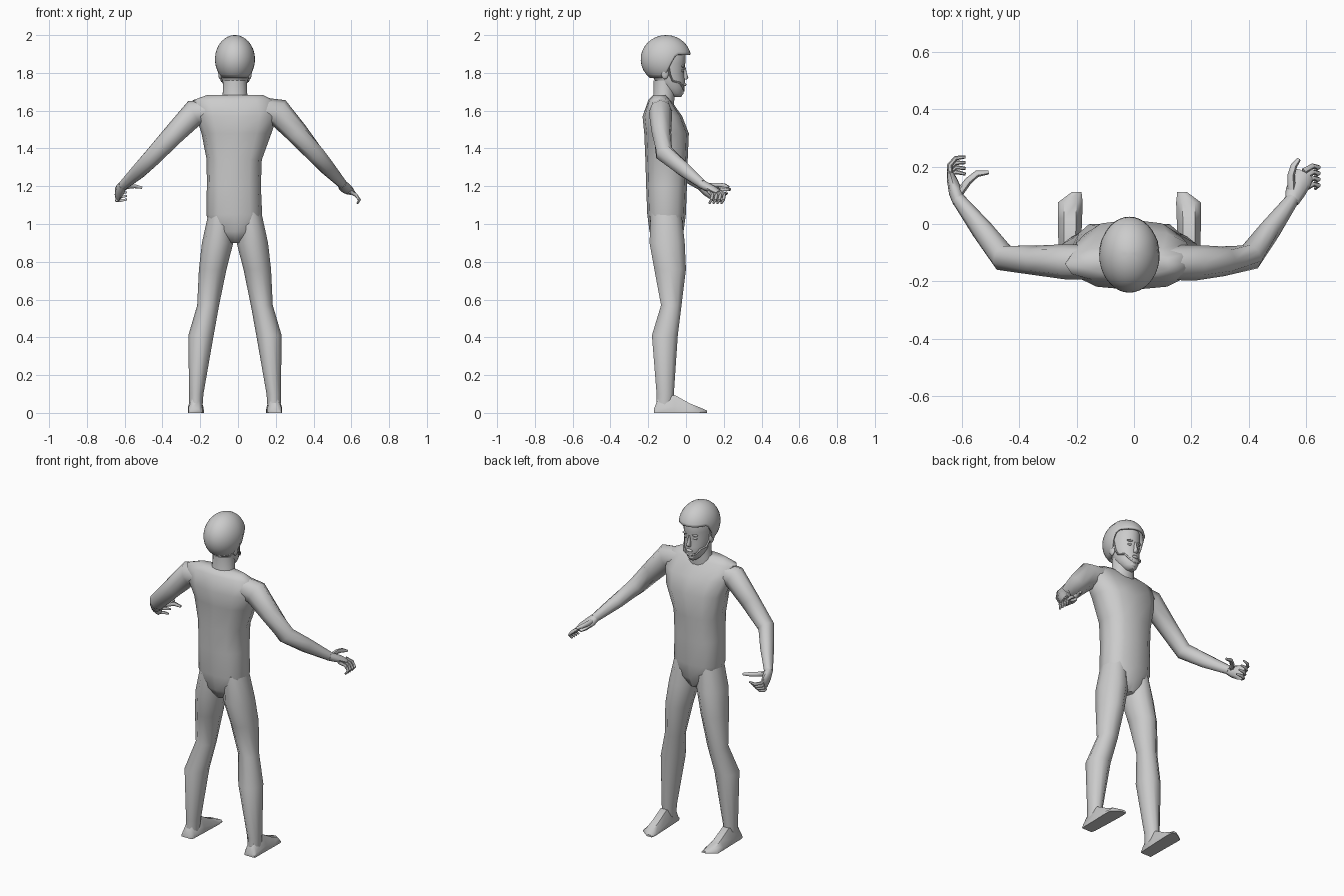
import bpy, bmesh, math
from mathutils import Vector

grey = bpy.data.materials.new("light grey")
grey.diffuse_color = (0.6, 0.6, 0.6, 1)
CX = -0.016  # body centre line


def finish(bm, name, angle=60):
    bmesh.ops.recalc_face_normals(bm, faces=bm.faces)
    me = bpy.data.meshes.new(name)
    bm.to_mesh(me)
    bm.free()
    me.materials.append(grey)
    ob = bpy.data.objects.new(name, me)
    bpy.context.collection.objects.link(ob)
    bpy.ops.object.select_all(action='DESELECT')
    ob.select_set(True)
    bpy.context.view_layer.objects.active = ob
    bpy.ops.object.shade_smooth_by_angle(angle=math.radians(angle))
    return ob


def skin(name, loops, angle=60):
    """Bridge equal-length point loops and cap both ends."""
    bm = bmesh.new()
    rows = [[bm.verts.new(p) for p in loop] for loop in loops]
    n = len(rows[0])
    for a, b in zip(rows, rows[1:]):
        for i in range(n):
            bm.faces.new((a[i], a[(i + 1) % n], b[(i + 1) % n], b[i]))
    bm.faces.new(rows[0])
    bm.faces.new(rows[-1])
    return finish(bm, name, angle)


def stack(name, rings, n=12, power=1.0):
    """Horizontal rings: z, x, y, half width, half depth."""
    def f(v):
        return math.copysign(abs(v) ** power, v)
    angles = [2 * math.pi * i / n for i in range(n)]
    return skin(name, [[(x + rx * f(math.cos(a)), y + ry * f(math.sin(a)), z)
                        for a in angles] for z, x, y, rx, ry in rings])


def tube(name, path, n=8):
    """Limb along points: x, y, z, horizontal radius, vertical radius."""
    pts = [Vector(p[:3]) for p in path]
    loops = []
    for i, p in enumerate(path):
        t = (pts[min(i + 1, len(pts) - 1)] - pts[max(i - 1, 0)]).normalized()
        ref = Vector((0, 0, 1)) if abs(t.z) < 0.95 else Vector((0, 1, 0))
        side = t.cross(ref).normalized()
        up = side.cross(t)
        loops.append([pts[i] + side * p[3] * math.cos(a) + up * p[4] * math.sin(a)
                      for a in (2 * math.pi * k / n for k in range(n))])
    return skin(name, loops)


def ball(name, loc, size):
    bm = bmesh.new()
    bmesh.ops.create_uvsphere(bm, u_segments=12, v_segments=8, radius=1)
    for v in bm.verts:
        v.co = Vector([l + c * s for l, c, s in zip(loc, v.co, size)])
    return finish(bm, name)


# Torso
stack("torso", [
    (0.90, CX, -0.100, 0.03, 0.06),
    (0.96, CX, -0.103, 0.12, 0.09),
    (1.05, -0.02, -0.103, 0.148, 0.102),
    (1.20, -0.022, -0.103, 0.143, 0.108),
    (1.34, -0.020, -0.103, 0.146, 0.112),
    (1.48, -0.008, -0.103, 0.185, 0.118),
    (1.57, -0.008, -0.125, 0.215, 0.105),
    (1.655, -0.025, -0.14, 0.215, 0.06),
    (1.682, -0.015, -0.14, 0.15, 0.035)], power=0.8)

# Legs and feet
for s, side in ((-1, "left"), (1, "right")):
    legs = [(1.06, 0.075, -0.105, 0.065, 0.085),
            (0.90, 0.092, -0.100, 0.083, 0.098),
            (0.76, 0.118, -0.084, 0.073, 0.088),
            (0.57, 0.142, -0.078, 0.058, 0.057),
            (0.41, 0.180, -0.112, 0.067, 0.072),
            (0.10, 0.205, -0.110, 0.038, 0.048),
            (0.03, 0.207, -0.115, 0.035, 0.045)]
    stack(side + "_leg", [(z, CX + s * x, y, rx, ry) for z, x, y, rx, ry in legs], 10)
    # wedge foot: y, inner x, outer x, top z
    prof = [(-0.17, 0.178, 0.245, 0.02), (-0.15, 0.172, 0.247, 0.07),
            (-0.06, 0.168, 0.248, 0.095), (0.02, 0.165, 0.25, 0.05),
            (0.075, 0.163, 0.25, 0.028), (0.112, 0.167, 0.20, 0.012)]
    loops = []
    for y, a, b, h in prof:
        m, w = (a + b) / 2, (b - a) / 2
        sec = [(-1, 0), (1, 0), (1, 0.35), (0.5, 1), (-0.5, 1), (-1, 0.35)]
        loops.append([(CX + s * (m + w * u), y, h * v) for u, v in sec])
    skin(side + "_foot", loops, 45)

# Arms
tube("left_arm", [
    (-0.10, -0.135, 1.60, 0.060, 0.065), (-0.232, -0.132, 1.588, 0.062, 0.070),
    (-0.34, -0.127, 1.475, 0.052, 0.056), (-0.455, -0.118, 1.352, 0.048, 0.050),
    (-0.53, -0.02, 1.275, 0.038, 0.042), (-0.612, 0.085, 1.20, 0.024, 0.026)])
tube("right_arm", [
    (0.08, -0.135, 1.61, 0.060, 0.065), (0.215, -0.135, 1.59, 0.062, 0.075),
    (0.31, -0.130, 1.485, 0.052, 0.060), (0.405, -0.115, 1.375, 0.048, 0.052),
    (0.475, -0.02, 1.295, 0.038, 0.042), (0.552, 0.085, 1.212, 0.024, 0.026)])

# Hands
tube("left_palm", [
    (-0.61, 0.075, 1.205, 0.022, 0.024), (-0.622, 0.11, 1.185, 0.024, 0.036),
    (-0.635, 0.155, 1.163, 0.018, 0.043), (-0.642, 0.18, 1.155, 0.011, 0.036)])
tube("right_palm", [
    (0.55, 0.075, 1.215, 0.024, 0.024), (0.562, 0.11, 1.197, 0.035, 0.024),
    (0.582, 0.15, 1.178, 0.038, 0.020), (0.597, 0.175, 1.165, 0.032, 0.012)])


def digit(name, pts, r=0.0095):
    tube(name, [(*p, r * k, r * k) for p, k in zip(pts, (1.1, 1, 0.9, 0.55))], 6)


for i in range(4):
    zl = 1.185 - 0.019 * i
    digit("left_finger_%d" % (i + 1), [
        (-0.640, 0.165 - 0.004 * i, zl), (-0.643, 0.205 - 0.012 * i, zl - 0.003),
        (-0.622, 0.230 - 0.016 * i, zl - 0.004), (-0.588, 0.234 - 0.020 * i, zl + 0.002)])
    yr = 0.192 - 0.021 * i
    digit("right_finger_%d" % (i + 1), [
        (0.592, yr - 0.008, 1.172), (0.624, yr + 0.010, 1.153),
        (0.643, yr + 0.006, 1.128), (0.632, yr - 0.006, 1.108)])
digit("left_thumb", [(-0.608, 0.11, 1.195), (-0.578, 0.15, 1.198),
                     (-0.548, 0.175, 1.2), (-0.508, 0.18, 1.192)], 0.013)
digit("right_thumb", [(0.55, 0.12, 1.205), (0.548, 0.17, 1.207),
                      (0.558, 0.203, 1.204), (0.575, 0.226, 1.195)], 0.013)

# Neck and head
stack("neck", [(1.63, CX, -0.125, 0.080, 0.062), (1.69, CX, -0.115, 0.065, 0.058),
               (1.76, CX, -0.115, 0.062, 0.058)], 14)
stack("head", [(z, CX, y, rx, ry) for z, y, rx, ry in (
    (1.672, -0.052, 0.020, 0.026), (1.69, -0.058, 0.040, 0.042),
    (1.72, -0.075, 0.058, 0.068), (1.76, -0.085, 0.069, 0.079),
    (1.80, -0.100, 0.075, 0.090), (1.85, -0.105, 0.079, 0.101),
    (1.90, -0.105, 0.078, 0.103), (1.95, -0.105, 0.060, 0.080))], 20)

# Facial features
stack("nose", [(1.764, CX, -0.007, 0.012, 0.009), (1.773, CX, -0.003, 0.014, 0.016),
               (1.80, CX, -0.008, 0.008, 0.012), (1.83, CX, -0.008, 0.005, 0.006)], 8)
ball("lips", (CX, -0.009, 1.738), (0.021, 0.011, 0.009))
ball("chin", (CX, -0.026, 1.695), (0.022, 0.014, 0.014))
for s, side in ((-1, "left"), (1, "right")):
    ball(side + "_eye", (CX + s * 0.03, -0.021, 1.812), (0.014, 0.011, 0.007))
    ball(side + "_brow", (CX + s * 0.03, -0.017, 1.835), (0.021, 0.011, 0.006))
    ball(side + "_ear", (CX + s * 0.078, -0.112, 1.80), (0.011, 0.021, 0.034))
    # chin strap
    strap = [(0.083, -0.095, 1.85), (0.079, -0.085, 1.79), (0.071, -0.07, 1.757),
             (0.055, -0.033, 1.748), (0.040, -0.015, 1.722), (0.0, -0.012, 1.706)]
    tube(side + "_strap", [(CX + s * x, y, z, 0.005, 0.005) for x, y, z in strap], 6)

# Helmet shell: high brim at the front, dropping behind the ears
bm = bmesh.new()
N, M = 36, 12
top = bm.verts.new((CX, -0.106, 2.0))
cols = []
for i in range(N):
    a = 2 * math.pi * i / N
    deg = math.degrees(min(a, 2 * math.pi - a))
    t = max(0, min(1, (deg - 62) / 38))
    t = t * t * (3 - 2 * t)
    low = 1.897 * (1 - t) + 1.772 * t
    end = math.acos((low - 1.872) / 0.128)
    col = []
    for j in range(1, M + 1):
        p = end * j / M
        r = math.sin(p)
        col.append(bm.verts.new((CX + 0.106 * r * math.sin(a),
                                 -0.106 + 0.134 * r * math.cos(a),
                                 1.872 + 0.128 * math.cos(p))))
    cols.append(col)
for i in range(N):
    a, b = cols[i], cols[(i + 1) % N]
    bm.faces.new((top, a[0], b[0]))
    for j in range(M - 1):
        bm.faces.new((a[j], a[j + 1], b[j + 1], b[j]))
helmet = finish(bm, "helmet", 50)
mod = helmet.modifiers.new("thickness", 'SOLIDIFY')
mod.thickness = 0.012
mod.offset = -1
